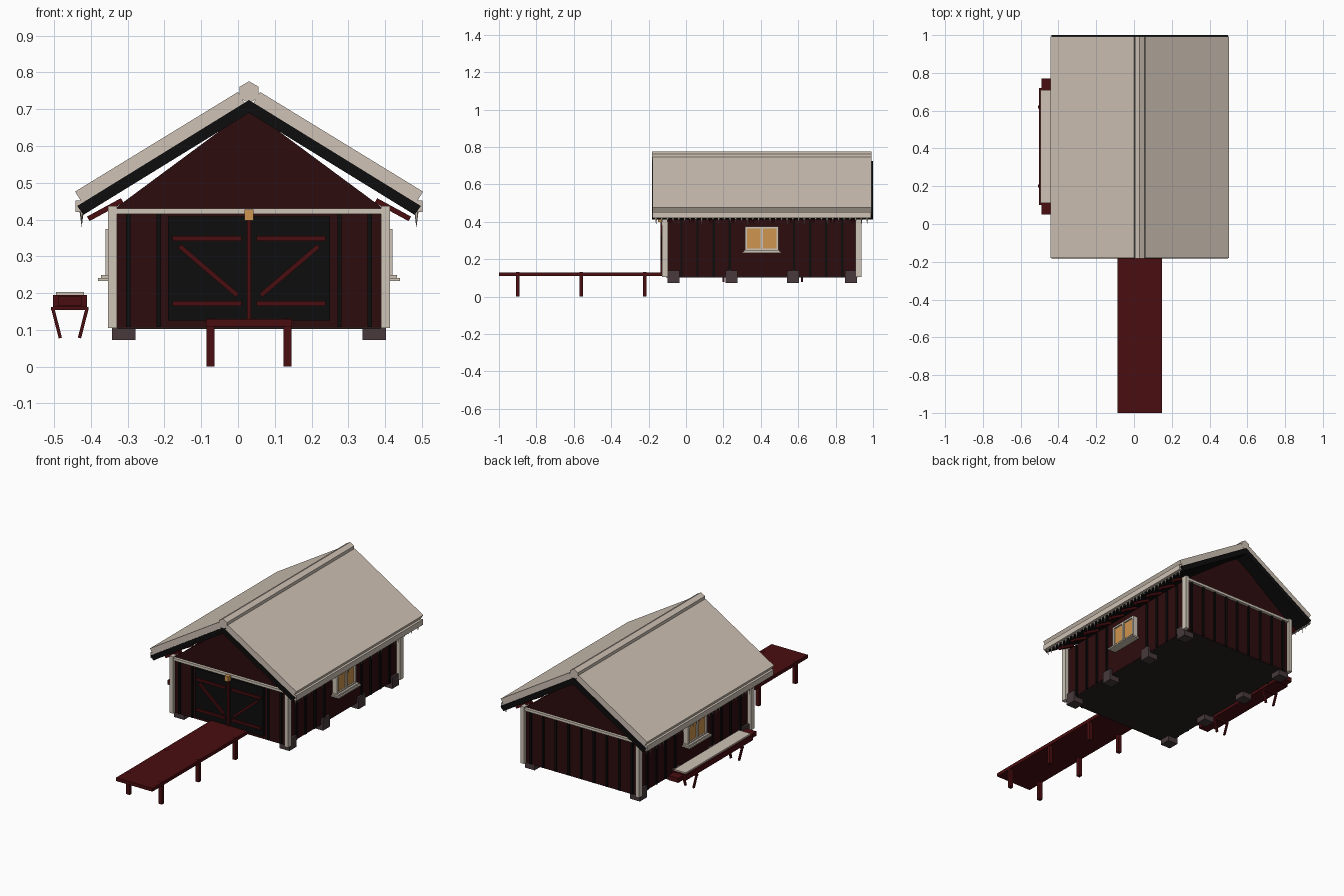
import bpy, bmesh, math, random
from mathutils import Vector

if "Cube" in bpy.data.objects:
    bpy.data.objects.remove(bpy.data.objects["Cube"])

random.seed(4)
CX = 0.03                      # ridge line of the house
Y0, Y1 = -0.11, 0.92           # front and back wall planes


def mat(name, r, g, b):
    m = bpy.data.materials.new(name)
    m.diffuse_color = (r, g, b, 1)
    m.use_nodes = True
    m.node_tree.nodes["Principled BSDF"].inputs["Base Color"].default_value = m.diffuse_color
    return m


SNOW = mat("snow", 0.62, 0.54, 0.46)
TRIM = mat("cream trim", 0.62, 0.56, 0.47)
WALL = mat("dark red wall", 0.027, 0.0037, 0.0044)
RED = mat("barn red", 0.068, 0.004, 0.005)
BLACK = mat("black", 0.004, 0.004, 0.004)
GLOW = mat("warm glass", 0.62, 0.30, 0.08)
STONE = mat("stone", 0.065, 0.042, 0.045)
FLOOR = mat("floor underside", 0.022, 0.015, 0.015)


def make(name, material, prisms):
    """One object from prisms: (xz profile, y start, y end)."""
    bm = bmesh.new()
    for pts, a, b in prisms:
        lo = [bm.verts.new((x, a, z)) for x, z in pts]
        hi = [bm.verts.new((x, b, z)) for x, z in pts]
        n = len(pts)
        bm.faces.new(lo)
        bm.faces.new(hi[::-1])
        for i in range(n):
            bm.faces.new((lo[i], hi[i], hi[(i + 1) % n], lo[(i + 1) % n]))
    bmesh.ops.recalc_face_normals(bm, faces=bm.faces)
    me = bpy.data.meshes.new(name)
    bm.to_mesh(me)
    bm.free()
    me.materials.append(material)
    ob = bpy.data.objects.new(name, me)
    bpy.context.collection.objects.link(ob)
    return ob


def box(x0, x1, y0, y1, z0, z1):
    return ([(x0, z0), (x1, z0), (x1, z1), (x0, z1)], y0, y1)


def bar(p, q, w, y0, y1):
    """Sloped bar from p to q in the xz plane, w thick."""
    p, q = Vector(p), Vector(q)
    d = (q - p).normalized()
    n = Vector((-d.y, d.x)) * w / 2
    return ([tuple(v) for v in (p - n, q - n, q + n, p + n)], y0, y1)


def pair(prisms):
    """Parts given as distance from the ridge line, on both sides of it."""
    return [([(CX + s * x, z) for x, z in pts], a, b)
            for pts, a, b in prisms for s in (-1, 1)]


# House body, floor and gables
make("walls", WALL, [box(CX - 0.36, CX + 0.36, Y0, Y1, 0.107, 0.43)])
make("floor", FLOOR, [box(CX - 0.358, CX + 0.358, Y0 + 0.002, Y1 - 0.002, 0.103, 0.107)])
tri = [(CX - 0.365, 0.43), (CX + 0.365, 0.43), (CX, 0.70)]
make("gables", WALL, [(tri, Y0, Y0 + 0.02), (tri, Y1 - 0.02, Y1)])

# Wall battens
T = 0.008
ends = [CX + 0.082 * k for k in range(-4, 5)]
make("front_battens", BLACK, [box(x - 0.006, x + 0.006, Y0 - T, Y0, 0.108, 0.415)
                              for x in ends if abs(x - CX) > 0.22])
make("back_battens", BLACK, [box(x - 0.006, x + 0.006, Y1, Y1 + T, 0.108, 0.415) for x in ends])
ys = [Y0 + 0.086 * k for k in range(1, 12)]
make("side_battens", BLACK, pair([box(0.36, 0.36 + T, y - 0.006, y + 0.006, 0.108, 0.42)
                                  for y in ys if not 0.31 < y < 0.5]))

# Corner boards and cross trim
make("corner_boards", TRIM, pair([box(0.359, 0.383, a, b, 0.105, 0.437)
                                  for a, b in ((-0.128, -0.096), (0.906, 0.938))]))
make("cross_trim", TRIM, [box(CX - 0.36, CX + 0.36, a, b, 0.415, 0.43)
                          for a, b in ((-0.126, Y0), (Y1, 0.936))])

# Double door with braces
make("doors", BLACK, [box(CX - 0.22, CX + 0.22, -0.125, Y0, 0.125, 0.408)])
F = (-0.135, -0.125)
make("door_braces", RED,
     pair([box(0.02, 0.208, *F, 0.342, 0.356), box(0.02, 0.208, *F, 0.165, 0.179),
           bar((0.189, 0.328), (0.032, 0.194), 0.013, *F)])
     + [box(CX - 0.005, CX + 0.005, *F, 0.125, 0.408)])
make("door_lamp", GLOW, [box(CX - 0.012, CX + 0.012, -0.15, -0.126, 0.398, 0.428)])

# Side windows
make("window_glass", GLOW, pair([box(0.36, 0.382, 0.32, 0.49, 0.25, 0.37)]))
fr = [box(0.36, 0.39, a, b, 0.248, 0.374) for a, b in ((0.315, 0.327), (0.399, 0.411), (0.483, 0.495))]
fr += [box(0.36, 0.39, 0.315, 0.495, a, b) for a, b in ((0.248, 0.256), (0.364, 0.374))]
make("window_frames", TRIM, pair(fr))
make("window_sills", TRIM, pair([box(0.36, 0.41, 0.303, 0.508, 0.233, 0.241)]))
make("sill_snow", SNOW, pair([box(0.36, 0.402, 0.31, 0.50, 0.241, 0.25)]))

# Roof deck, snow slabs, eave lips and ridge
make("roof_deck", BLACK, pair([([(0, 0.725), (0.467, 0.437), (0.45, 0.413), (0, 0.69)], -0.183, 1.0)]))
make("roof_snow", SNOW, pair([([(0.03, 0.747), (0.473, 0.476), (0.453, 0.444), (0.012, 0.716)],
                               -0.18, 0.992)]))
make("eave_snow", SNOW, pair([box(0.453, 0.472, -0.178, 0.99, 0.42, 0.452)]))
hexa = [(CX + 0.03 * math.sin(math.pi / 3 * k), 0.746 + 0.03 * math.cos(math.pi / 3 * k)) for k in range(6)]
make("ridge_snow", SNOW, [(hexa, -0.182, 0.992)])

# Rafter tails below the eaves
make("rafter_tails", RED, pair([bar((0.437, 0.402), (0.345, 0.452), 0.014, y - 0.012, y + 0.012)
                                for y in [-0.08 + 0.108 * k for k in range(10)]]))

# Icicles along the eaves
bm = bmesh.new()
for s in (-1, 1):
    for k in range(38):
        h = random.uniform(0.015, 0.045)
        r = bmesh.ops.create_cone(bm, cap_ends=True, segments=5, radius1=0.0, radius2=0.006, depth=h)
        bmesh.ops.translate(bm, verts=r["verts"],
                            vec=(CX + s * 0.455, -0.16 + k * 0.0305, 0.422 - h / 2))
bmesh.ops.remove_doubles(bm, verts=bm.verts, dist=1e-5)
me = bpy.data.meshes.new("icicles")
bm.to_mesh(me)
bm.free()
me.materials.append(SNOW)
bpy.context.collection.objects.link(bpy.data.objects.new("icicles", me))

# Foundation stones
make("foundation_stones", STONE, pair([box(0.308, 0.372, y, y + 0.064, 0.072, 0.14)
                                       for y in (-0.1, 0.211, 0.539, 0.85)]))

# Entrance ramp on posts
make("ramp_deck", RED, [box(CX - 0.117, CX + 0.117, -1.0, Y0, 0.11, 0.13)])
make("ramp_posts", RED, pair([box(0.094, 0.116, y - 0.01, y + 0.01, 0, 0.131)
                              for y in (-0.9, -0.56, -0.22)]))

# Snow-covered trough on two trestles along the left wall
BX = -0.457
make("trough", RED, [box(BX - 0.046, BX + 0.046, 0.10, 0.72, 0.163, 0.195),
                     box(BX - 0.032, BX + 0.032, 0.05, 0.77, 0.165, 0.192)])
make("trough_snow", SNOW, [box(BX - 0.038, BX + 0.038, 0.11, 0.71, 0.195, 0.203)])
tres = []
for y in (0.2, 0.62):
    tres.append(box(BX - 0.051, BX + 0.051, y - 0.008, y + 0.008, 0.154, 0.163))
    tres += [bar((BX + s * 0.046, 0.156), (BX + s * 0.026, 0.078), 0.009, y - 0.006, y + 0.006) for s in (-1, 1)]
make("trestles", RED, tres)
